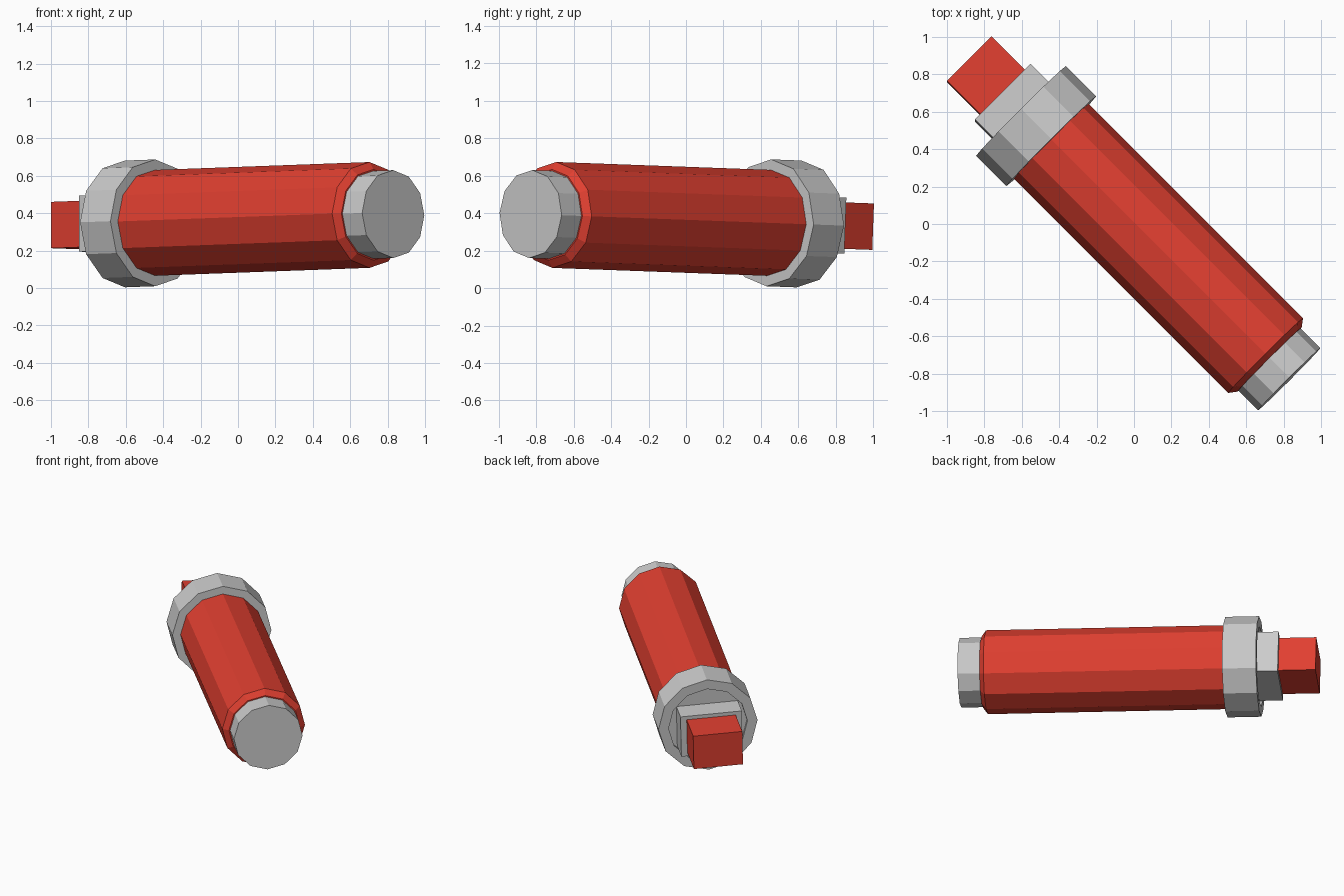
import bpy, bmesh, math
from mathutils import Matrix, Vector

if "Cube" in bpy.data.objects:
    bpy.data.objects.remove(bpy.data.objects["Cube"])

# Frame of the slightly tilted and rolled long axis
axis = Vector((1, -1, 0.026 * math.sqrt(2))).normalized()
side = Vector((1, 1, 0)).normalized()
up = axis.cross(side)
FRAME = (Matrix.Translation((0, 0, 0.365))
         @ Matrix((side, up, axis)).transposed().to_4x4()
         @ Matrix.Rotation(math.radians(-1.5), 4, 'Z'))

red = bpy.data.materials.new("red")
red.diffuse_color = (0.75, 0.05, 0.03, 1)
red.use_nodes = True
red.node_tree.nodes["Principled BSDF"].inputs["Base Color"].default_value = red.diffuse_color


def loft(name, rings, mat=None):
    """Join rings of points with quads and close both ends."""
    bm = bmesh.new()
    loops = [[bm.verts.new(p) for p in ring] for ring in rings]
    n = len(loops[0])
    for a, b in zip(loops, loops[1:]):
        for i in range(n):
            j = (i + 1) % n
            bm.faces.new((a[i], a[j], b[j], b[i]))
    bm.faces.new(loops[0][::-1])
    bm.faces.new(loops[-1])
    bmesh.ops.recalc_face_normals(bm, faces=bm.faces)
    mesh = bpy.data.meshes.new(name)
    bm.to_mesh(mesh)
    bm.free()
    obj = bpy.data.objects.new(name, mesh)
    obj.matrix_world = FRAME
    bpy.context.collection.objects.link(obj)
    if mat:
        mesh.materials.append(mat)
    return obj


def turned(name, profile, mat=None, sides=12):
    """Twelve-sided turned part from (radius, position) pairs."""
    angles = [2 * math.pi * k / sides for k in range(sides)]
    return loft(name, [[(r * math.cos(t), r * math.sin(t), s) for t in angles]
                       for r, s in profile], mat)


def block(name, half_w, half_h, s0, s1, mat=None):
    corners = [(-1, -1), (1, -1), (1, 1), (-1, 1)]
    return loft(name, [[(x * half_w, y * half_h, s) for x, y in corners]
                       for s in (s0, s1)], mat)


# Red barrel with chamfered front
turned("barrel", [(0.283, -0.64), (0.283, 0.995), (0.243, 1.025)], red)
# Grey front cap
turned("front_cap", [(0.235, 1.015), (0.235, 1.174)])
# Grey rear collar with shallow recess in its back face
turned("rear_collar", [(0.27, -0.835), (0.27, -0.855), (0.339, -0.855),
                       (0.339, -0.626)])
# Rear plate and red plug
block("rear_plate", 0.21, 0.15, -0.994, -0.83)
block("rear_plug", 0.168, 0.124, -1.246, -0.98, red)
